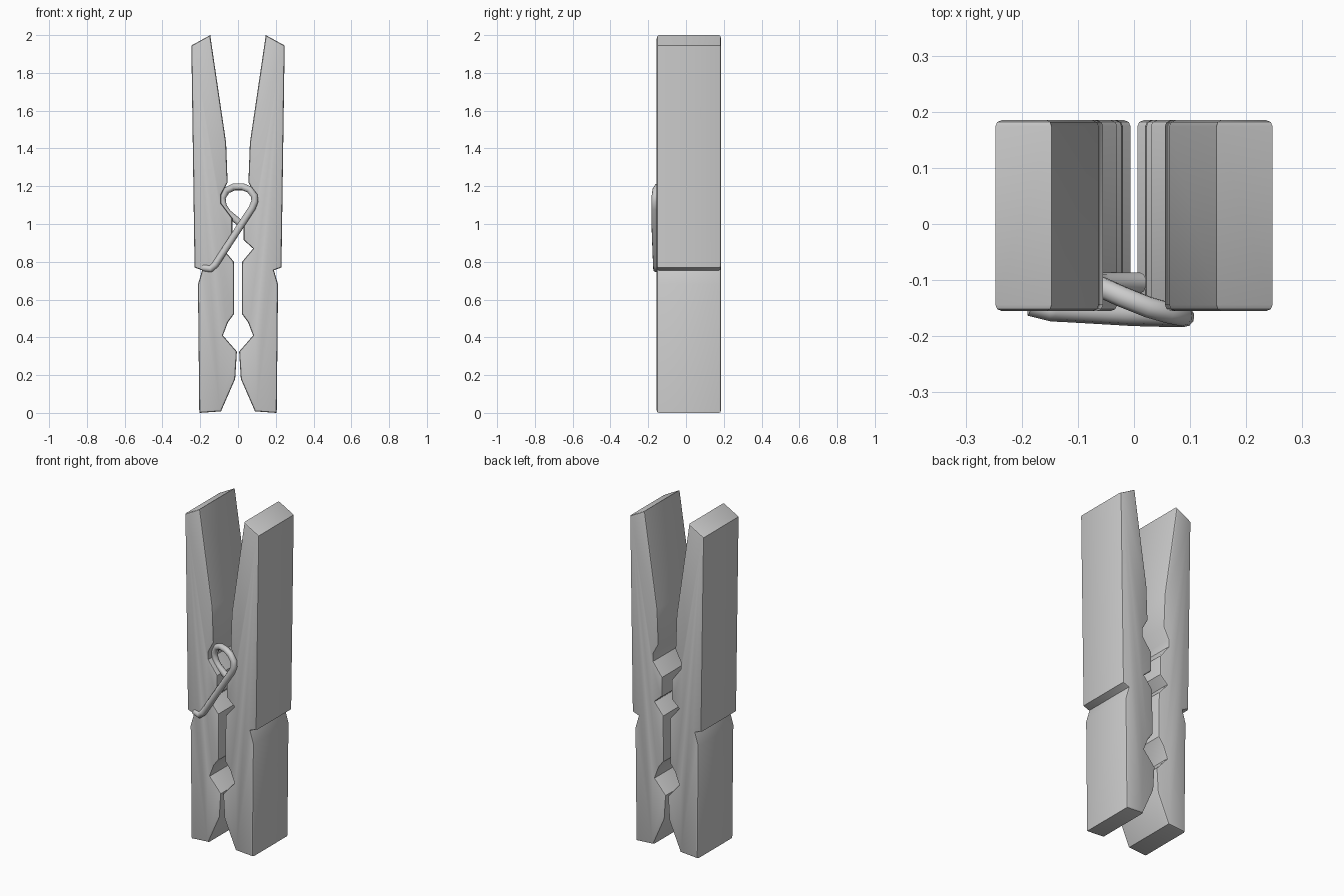
import bpy, bmesh, math

cube = bpy.data.objects.get("Cube")
if cube:
    bpy.data.objects.remove(cube, do_unlink=True)

# One flat colour for everything
grey = bpy.data.materials.new("light_grey")
grey.use_nodes = True
COLOUR = (0.6, 0.6, 0.6, 1)
grey.diffuse_color = COLOUR
grey.node_tree.nodes["Principled BSDF"].inputs["Base Color"].default_value = COLOUR

FRONT, BACK = -0.155, 0.185

# Outline of one wooden half (x, z): up the outside, down the inside
PROFILE = [
    (0.205, 0.0), (0.212, 0.68), (0.19, 0.755), (0.23, 0.77), (0.247, 1.945),
    (0.147, 2.0), (0.063, 1.43), (0.055, 1.22),
    (0.09, 1.155), (0.09, 1.11), (0.03, 1.03), (0.03, 0.915),   # spring seat
    (0.08, 0.87), (0.022, 0.80),                                # small notch
    (0.02, 0.525), (0.053, 0.48), (0.08, 0.41), (0.006, 0.325), # gripping notch
    (0.015, 0.18), (0.09, 0.008),                               # flared mouth
]


def wooden_half(name, side):
    bm = bmesh.new()
    face = bm.faces.new([bm.verts.new((side * x, FRONT, z)) for x, z in PROFILE])
    grown = bmesh.ops.extrude_face_region(bm, geom=[face], use_keep_orig=True)
    moved = [v for v in grown["geom"] if isinstance(v, bmesh.types.BMVert)]
    bmesh.ops.translate(bm, verts=moved, vec=(0, BACK - FRONT, 0))
    bmesh.ops.recalc_face_normals(bm, faces=bm.faces[:])
    # Round the rims of the front and back faces
    rims = [e for e in bm.edges if abs(e.verts[0].co.y - e.verts[1].co.y) < 0.001]
    bmesh.ops.bevel(bm, geom=rims, offset=0.011, segments=2, profile=0.5,
                    affect='EDGES', clamp_overlap=True)
    bmesh.ops.recalc_face_normals(bm, faces=bm.faces[:])
    mesh = bpy.data.meshes.new(name)
    bm.to_mesh(mesh)
    bm.free()
    mesh.materials.append(grey)
    mesh.shade_smooth()
    mesh.set_sharp_from_angle(angle=math.radians(32))
    obj = bpy.data.objects.new(name, mesh)
    bpy.context.collection.objects.link(obj)


wooden_half("left_half", 1)
wooden_half("right_half", -1)

# Wire spring: hooked end, long arm, loop over the seat, tail tucked inside
PATH = [
    (-0.185, -0.145, 0.768), (-0.145, -0.155, 0.762), (-0.12, -0.156, 0.785),
    (0.0, -0.163, 0.97), (0.075, -0.165, 1.085), (0.089, -0.165, 1.12),
    (0.086, -0.163, 1.15), (0.06, -0.158, 1.183), (0.025, -0.148, 1.197),
    (-0.02, -0.13, 1.197), (-0.06, -0.112, 1.178), (-0.083, -0.105, 1.14),
    (-0.078, -0.105, 1.095), (-0.055, -0.105, 1.06), (0.01, -0.105, 1.005),
]
curve = bpy.data.curves.new("spring", 'CURVE')
curve.dimensions = '3D'
curve.bevel_depth = 0.019
curve.bevel_resolution = 3
curve.use_fill_caps = True
spline = curve.splines.new('POLY')
spline.points.add(len(PATH) - 1)
for point, co in zip(spline.points, PATH):
    point.co = (*co, 1)
spline.use_smooth = True
curve.materials.append(grey)
bpy.context.collection.objects.link(bpy.data.objects.new("spring", curve))
